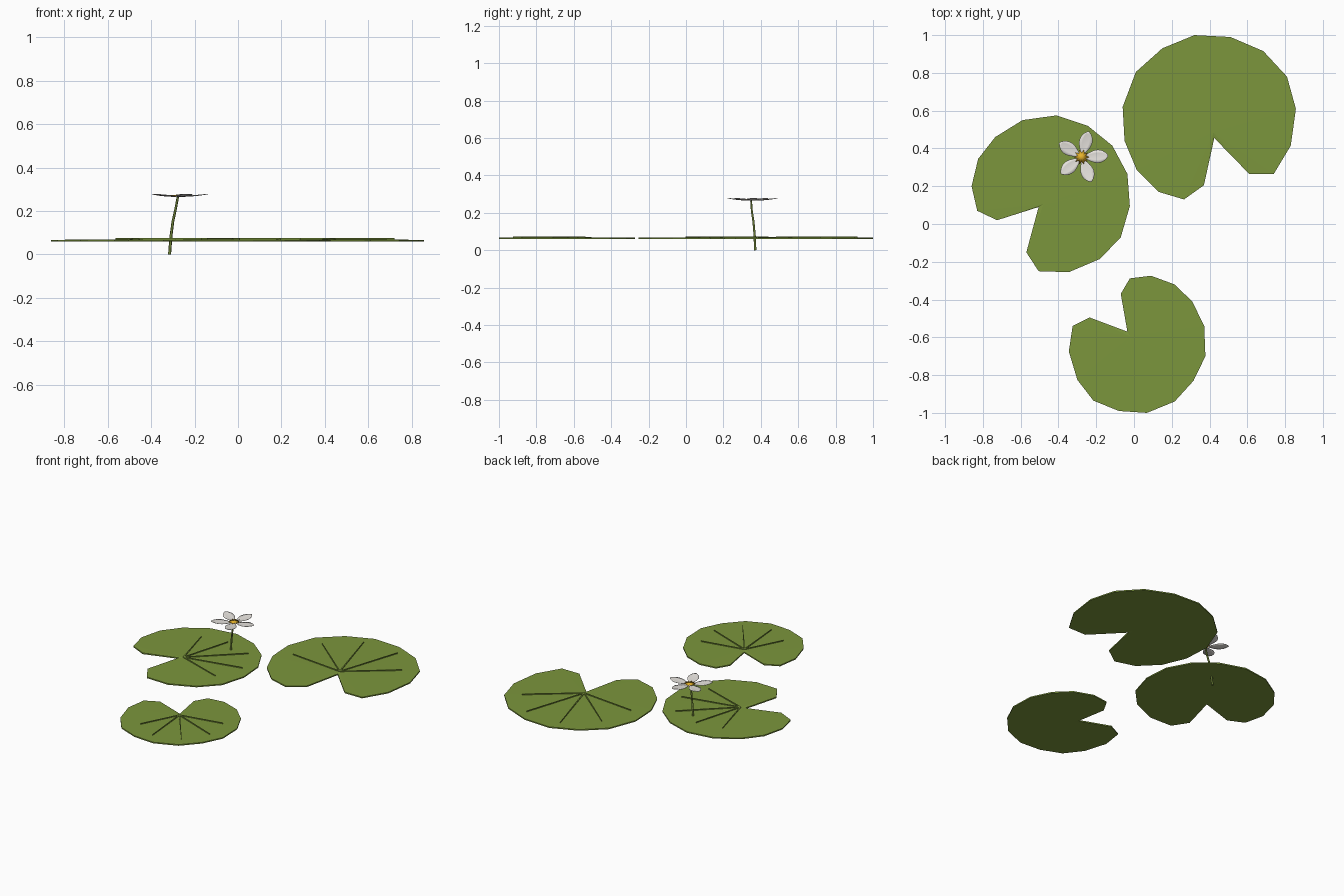
import bpy
import bmesh
from math import sin, cos, pi, radians
from mathutils import Vector

if "Cube" in bpy.data.objects:
    bpy.data.objects.remove(bpy.data.objects["Cube"], do_unlink=True)


def material(name, rgb):
    mat = bpy.data.materials.new(name)
    mat.use_nodes = True
    mat.diffuse_color = (*rgb, 1)
    bsdf = mat.node_tree.nodes["Principled BSDF"]
    bsdf.inputs["Base Color"].default_value = (*rgb, 1)
    bsdf.inputs["Roughness"].default_value = 0.8
    return mat


LEAF = material("leaf green", (0.20, 0.305, 0.045))
STEM = material("stem green", (0.16, 0.23, 0.04))
PETAL = material("petal white", (0.85, 0.82, 0.78))
YELLOW = material("pollen yellow", (0.85, 0.48, 0.025))


def finish(name, bm, mat, smooth=False):
    bmesh.ops.recalc_face_normals(bm, faces=bm.faces)
    mesh = bpy.data.meshes.new(name)
    bm.to_mesh(mesh)
    bm.free()
    mesh.materials.append(mat)
    for poly in mesh.polygons:
        poly.use_smooth = smooth
    obj = bpy.data.objects.new(name, mesh)
    bpy.context.collection.objects.link(obj)
    return obj


# Leaf pad: a thin, barely domed fan around the hub, with a flat underside
def pad(name, hub, rim):
    bm = bmesh.new()
    top_hub = bm.verts.new((*hub, 0.070))
    low_hub = bm.verts.new((*hub, 0.060))
    top = [bm.verts.new((x, y, 0.067)) for x, y in rim]
    low = [bm.verts.new((x, y, 0.059)) for x, y in rim]
    for i in range(len(rim)):
        j = (i + 1) % len(rim)
        bm.faces.new((top_hub, top[i], top[j]))
        bm.faces.new((low_hub, low[j], low[i]))
        bm.faces.new((top[i], low[i], low[j], top[j]))
    return finish(name, bm, LEAF)


# Veins: narrow tapered ribs of even height, spread out opposite the notch
def veins(name, hub, middle, step, lengths):
    bm = bmesh.new()
    for k, length in enumerate(lengths):
        a = radians(middle + (k - 2) * step)
        along = Vector((cos(a), sin(a), 0))
        side = Vector((-sin(a), cos(a), 0))
        ends = []
        for dist, half in ((0, 0.004), (length, 0.0012)):
            p = Vector((*hub, 0)) + along * dist
            ends.append([bm.verts.new(p + side * s * half + Vector((0, 0, z)))
                         for s, z in ((-1, 0.063), (1, 0.063), (1, 0.0745), (-1, 0.0745))])
        a0, a1 = ends
        for i in range(4):
            j = (i + 1) % 4
            bm.faces.new((a0[i], a0[j], a1[j], a1[i]))
        bm.faces.new(a0)
        bm.faces.new(a1)
    return finish(name, bm, LEAF)


RIGHT_RIM = [(.425, .455), (.61, .265), (.74, .265), (.83, .415), (.857, .61), (.81, .78),
             (.685, .915), (.51, .99), (.32, 1), (.15, .93), (.01, .805), (-.06, .62),
             (-.05, .44), (.015, .285), (.13, .17), (.265, .13), (.37, .205)]
LEFT_RIM = [(-.505, .09), (-.725, .02), (-.83, .07), (-.86, .2), (-.825, .345), (-.735, .46),
            (-.59, .55), (-.41, .575), (-.245, .52), (-.115, .415), (-.035, .265), (-.022, .095),
            (-.07, -.07), (-.18, -.185), (-.345, -.255), (-.505, -.25), (-.57, -.15)]
FRONT_RIM = [(-.035, -.57), (-.07, -.37), (-.022, -.288), (.09, -.274), (.215, -.32),
             (.308, -.41), (.372, -.54), (.378, -.7), (.315, -.83), (.215, -.94), (.068, -1),
             (-.08, -.99), (-.215, -.935), (-.3, -.825), (-.345, -.675), (-.325, -.54), (-.235, -.495)]

for label, hub, rim, middle, step, lengths in (
        ("back_left", (.42, .485), RIGHT_RIM, 106, 34, (.38, .44, .45, .42, .38)),
        ("back_right", (-.48, .105), LEFT_RIM, 43, 31, (.33, .39, .4, .35, .32)),
        ("front", (-.02, -.595), FRONT_RIM, -53, 32, (.27, .33, .355, .33, .29))):
    pad(label + "_pad", hub, rim)
    veins(label + "_veins", hub, middle, step, lengths)

# Flower stem: a bent tube that thins toward the bloom
curve = bpy.data.curves.new("flower_stem", "CURVE")
curve.dimensions = "3D"
curve.bevel_depth = 0.007
curve.bevel_resolution = 1
curve.use_fill_caps = True
spline = curve.splines.new("POLY")
path = [(-.315, .37, 0), (-.309, .367, .08), (-.3, .361, .15), (-.287, .352, .21), (-.277, .348, .264)]
spline.points.add(len(path) - 1)
for i, p in enumerate(path):
    spline.points[i].co = (*p, 1)
    spline.points[i].radius = 1 - 0.06 * i
curve.materials.append(STEM)
stem = bpy.data.objects.new("flower_stem", curve)
bpy.context.collection.objects.link(stem)

BLOOM = Vector((-.277, .354, .266))

# Petals: cupped oval blades, tips curling up a little
bm = bmesh.new()
ROWS, COLS = 10, 4
for k in range(5):
    a = radians(3 + 72 * k)
    along, side = Vector((cos(a), sin(a), 0)), Vector((-sin(a), cos(a), 0))
    grid = []
    for r in range(ROWS + 1):
        t = r / ROWS
        half = 0.004 + 0.031 * max(0, sin(pi * t ** 1.25)) ** 0.75
        row = []
        for c in range(COLS + 1):
            s = 2 * c / COLS - 1
            lift = 0.012 * t * t + 0.003 * s * s * sin(pi * t)
            row.append(bm.verts.new(BLOOM + along * (0.012 + 0.128 * t) + side * s * half
                                    + Vector((0, 0, lift))))
        grid.append(row)
    for r in range(ROWS):
        for c in range(COLS):
            bm.faces.new((grid[r][c], grid[r + 1][c], grid[r + 1][c + 1], grid[r][c + 1]))
petals = finish("petals", bm, PETAL, smooth=True)
shell = petals.modifiers.new("thickness", "SOLIDIFY")
shell.thickness = 0.002
shell.offset = 0

# Flower heart: a shallow star of stamens
bm = bmesh.new()
peak = bm.verts.new(BLOOM + Vector((0, 0, 0.009)))
base = bm.verts.new(BLOOM)
star = []
for k in range(20):
    a = pi * k / 10
    reach = 0.024 if k % 2 else 0.041
    star.append(bm.verts.new(BLOOM + Vector((cos(a) * reach, sin(a) * reach, 0.006))))
for k in range(20):
    bm.faces.new((peak, star[k], star[(k + 1) % 20]))
    bm.faces.new((base, star[(k + 1) % 20], star[k]))
finish("flower_heart", bm, YELLOW, smooth=True)
